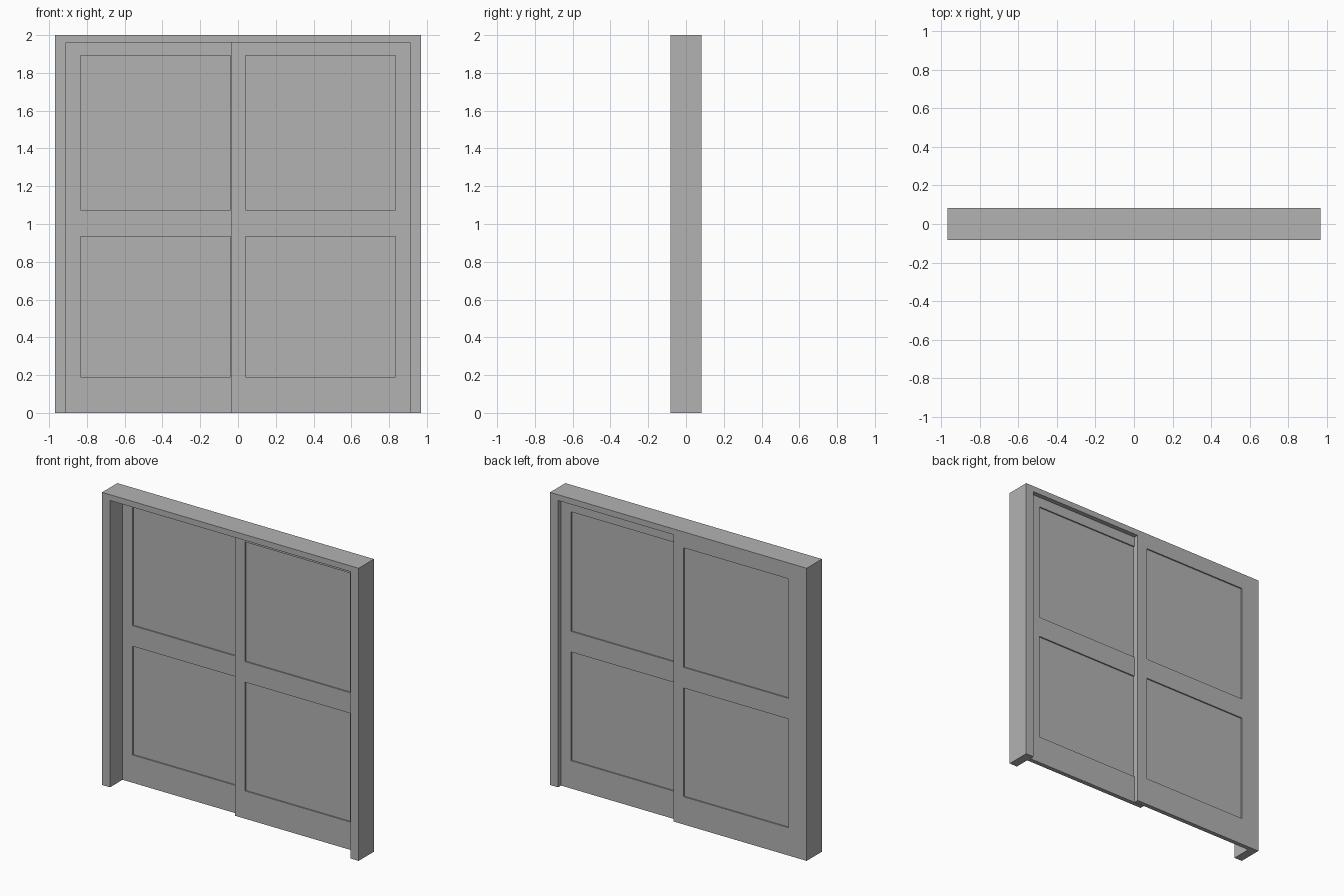
import bpy
import bmesh

cube = bpy.data.objects.get("Cube")
if cube:
    bpy.data.objects.remove(cube, do_unlink=True)

HALF_W, HEIGHT, DEPTH = 0.97, 2.0, 0.165
OPEN_W, OPEN_H = 0.91, 1.96
DOOR_T, RECESS = 0.03, 0.009

grey = bpy.data.materials.new("plain grey")
grey.use_nodes = True
grey.diffuse_color = (0.45, 0.45, 0.45, 1)
grey.node_tree.nodes["Principled BSDF"].inputs["Base Color"].default_value = grey.diffuse_color


def finish(name, bm):
    bmesh.ops.recalc_face_normals(bm, faces=bm.faces)
    mesh = bpy.data.meshes.new(name)
    bm.to_mesh(mesh)
    bm.free()
    mesh.materials.append(grey)
    obj = bpy.data.objects.new(name, mesh)
    bpy.context.collection.objects.link(obj)
    return obj


def thicken(bm, depth):
    """Extrude flat faces along +y into a closed solid."""
    new = bmesh.ops.extrude_face_region(bm, geom=bm.faces[:], use_keep_orig=True)
    verts = [g for g in new["geom"] if isinstance(g, bmesh.types.BMVert)]
    bmesh.ops.translate(bm, verts=verts, vec=(0, depth, 0))
    bmesh.ops.recalc_face_normals(bm, faces=bm.faces)


def door(name, x0, x1, y):
    """Slab with two panels sunk into both sides."""
    xs = [x0, x0 + 0.077, x1 - 0.077, x1]
    zs = [0, 0.19, 0.933, 1.074, 1.891, OPEN_H]
    bm = bmesh.new()
    grid = [[bm.verts.new((x, y, z)) for z in zs] for x in xs]
    for i in range(len(xs) - 1):
        for j in range(len(zs) - 1):
            bm.faces.new((grid[i][j], grid[i + 1][j], grid[i + 1][j + 1], grid[i][j + 1]))
    thicken(bm, DOOR_T)
    panels = []
    for f in bm.faces:
        c = f.calc_center_median()
        in_panel = zs[1] < c.z < zs[2] or zs[3] < c.z < zs[4]
        if abs(f.normal.y) > 0.9 and xs[1] < c.x < xs[2] and in_panel:
            panels.append(f)
    bmesh.ops.inset_individual(bm, faces=panels, thickness=0, depth=-RECESS)
    return finish(name, bm)


# Door frame: two jambs and a head
bm = bmesh.new()
outline = [(-HALF_W, 0), (-OPEN_W, 0), (-OPEN_W, OPEN_H), (OPEN_W, OPEN_H),
           (OPEN_W, 0), (HALF_W, 0), (HALF_W, HEIGHT), (-HALF_W, HEIGHT)]
bm.faces.new([bm.verts.new((x, -DEPTH / 2, z)) for x, z in outline])
thicken(bm, DEPTH)
finish("door_frame", bm)

# Two overlapping sliding doors, the rear one flush with the back of the frame
back = DEPTH / 2
door("rear_sliding_door", -OPEN_W, 0.038, back - DOOR_T)
door("front_sliding_door", -0.038, OPEN_W, back - 2 * DOOR_T - 0.002)
